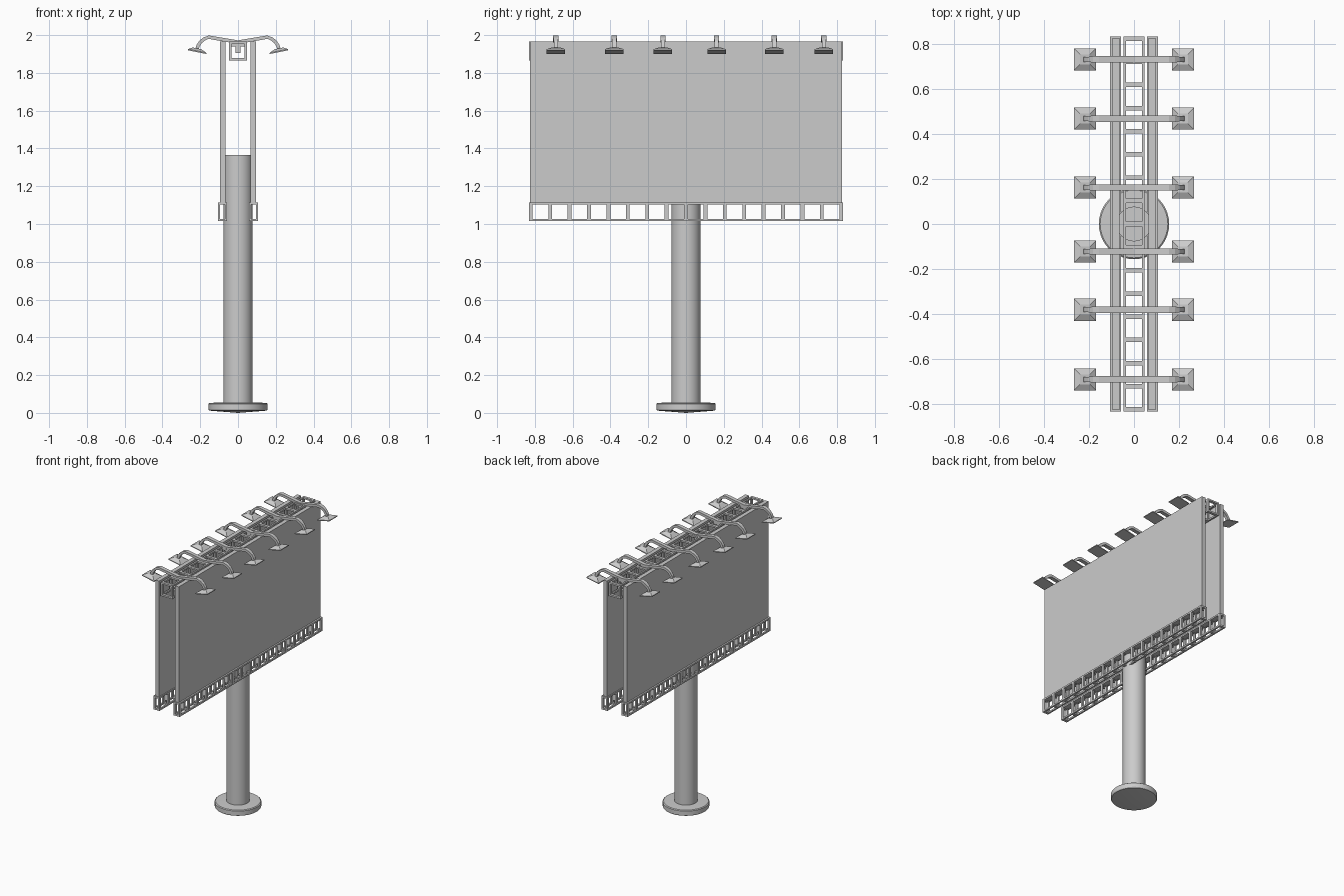
import bpy, bmesh
from mathutils import Matrix, Vector

if "Cube" in bpy.data.objects:
    bpy.data.objects.remove(bpy.data.objects["Cube"])


def make(name, bm):
    bmesh.ops.recalc_face_normals(bm, faces=bm.faces)
    me = bpy.data.meshes.new(name)
    bm.to_mesh(me)
    bm.free()
    ob = bpy.data.objects.new(name, me)
    bpy.context.collection.objects.link(ob)
    return ob


def box(bm, x0, x1, y0, y1, z0, z1):
    m = Matrix.Translation(((x0 + x1) / 2, (y0 + y1) / 2, (z0 + z1) / 2))
    m = m @ Matrix.Diagonal((x1 - x0, y1 - y0, z1 - z0, 1))
    bmesh.ops.create_cube(bm, size=1, matrix=m)


def lathe(name, profile, n=40):
    bm = bmesh.new()
    vs = [bm.verts.new((r, 0, z)) for r, z in profile]
    es = [bm.edges.new(p) for p in zip(vs, vs[1:])]
    bmesh.ops.spin(bm, geom=vs + es, cent=(0, 0, 0), axis=(0, 0, 1),
                   angle=6.283185307, steps=n)
    bmesh.ops.remove_doubles(bm, verts=bm.verts, dist=1e-5)
    ob = make(name, bm)
    bpy.context.view_layer.objects.active = ob
    ob.select_set(True)
    bpy.ops.object.shade_smooth_by_angle()
    ob.select_set(False)


# box truss: four long rails plus evenly spaced square frames
def truss(name, x0, x1, z0, z1, half=0.832, cells=16, t=0.012, w=0.02):
    bm = bmesh.new()
    for x in (x0, x1 - t):
        for z in (z0, z1 - t):
            box(bm, x, x + t, -half, half, z, z + t)
    for i in range(cells + 1):
        y = -half + w / 2 + i * (2 * half - w) / cells
        a, b = y - w / 2, y + w / 2
        for x in (x0, x1 - t):
            box(bm, x, x + t, a, b, z0 + t, z1 - t)
        for z in (z0, z1 - t):
            box(bm, x0 + t, x1 - t, a, b, z, z + t)
    make(name, bm)


# pole and round foot
lathe("base_disc", [(0, 0), (0.152, 0.012), (0.156, 0.018), (0.156, 0.048),
                    (0.15, 0.053), (0, 0.058)])
lathe("pole", [(0, 0.04), (0.077, 0.04), (0.077, 1.365), (0, 1.365)])

# two display panels with their lower trusses
for side, s in (("left", -1), ("right", 1)):
    bm = bmesh.new()
    a, b = sorted((s * 0.065, s * 0.095))
    box(bm, a, b, -0.825, 0.825, 1.105, 1.967)
    make(side + "_panel", bm)
    a, b = sorted((s * 0.058, s * 0.107))
    truss(side + "_lower_truss", a, b, 1.015, 1.115)
truss("top_truss", -0.047, 0.047, 1.866, 1.966)

# lamp arm path (x, z) and its flat strip
path = [(0, 1.963), (0.155, 1.989), (0.178, 1.98), (0.198, 1.964),
        (0.211, 1.945), (0.217, 1.925)]


def arm(bm, y, s):
    rings = []
    for i, p in enumerate(path):
        d = Vector(path[min(i + 1, len(path) - 1)]) - Vector(path[max(i - 1, 0)])
        n = Vector((-d.y, d.x)).normalized() * 0.009
        w = 0.014 if i < 3 else 0.011
        rings.append([bm.verts.new((s * (p[0] + k * n.x), y + j * w, p[1] + k * n.y))
                      for j, k in ((-1, -1), (1, -1), (1, 1), (-1, 1))])
    for r, q in zip(rings, rings[1:]):
        for k in range(4):
            bm.faces.new((r[k], r[(k + 1) % 4], q[(k + 1) % 4], q[k]))
    bm.faces.new(rings[0])
    bm.faces.new(rings[-1])


# tilted pyramid shade: (half size, height) levels
def shade(bm, y, s):
    rings = []
    for h, z in ((0.049, -0.004), (0.049, 0.002), (0.022, 0.016)):
        rings.append([bm.verts.new((s * (0.217 + i * h), y + j * h, 1.914 + z + 0.2 * i * h))
                      for i, j in ((-1, -1), (1, -1), (1, 1), (-1, 1))])
    for r, q in zip(rings, rings[1:]):
        for k in range(4):
            bm.faces.new((r[k], r[(k + 1) % 4], q[(k + 1) % 4], q[k]))
    bm.faces.new(rings[0])
    bm.faces.new(rings[-1])


for n, y in enumerate((0.73, 0.467, 0.162, -0.122, -0.38, -0.689), 1):
    bm = bmesh.new()
    for s in (-1, 1):
        arm(bm, y, s)
    make(f"lamp_arm_{n}", bm)
    bm = bmesh.new()
    for s in (-1, 1):
        shade(bm, y, s)
    make(f"lamp_shade_{n}", bm)
    # mounting bracket under the arm
    bm = bmesh.new()
    box(bm, -0.036, 0.036, y - 0.01, y + 0.01, 1.94, 1.958)
    box(bm, -0.012, 0.012, y - 0.008, y + 0.008, 1.905, 1.94)
    make(f"lamp_bracket_{n}", bm)
